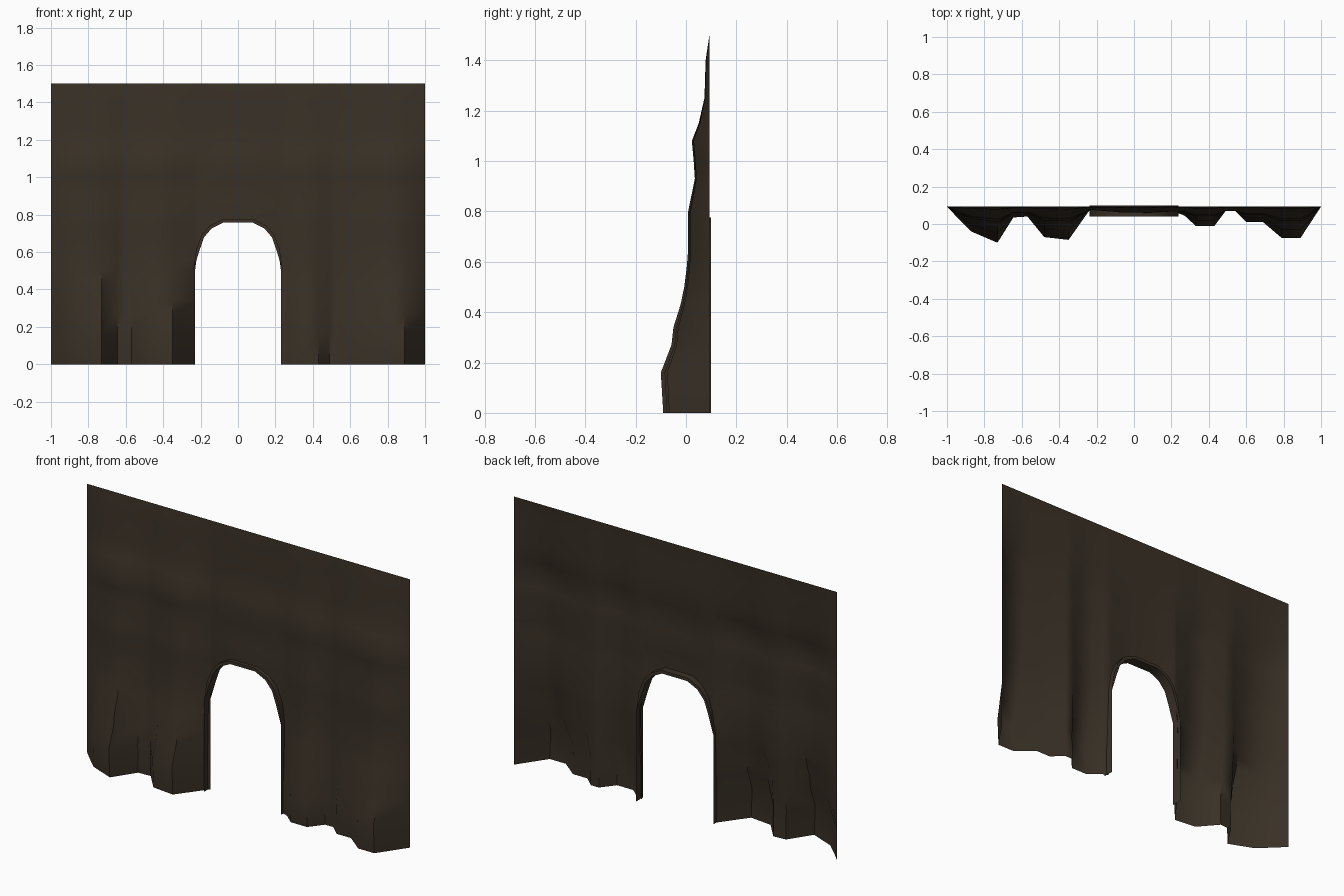
import bpy, bmesh, math

if "Cube" in bpy.data.objects:
    bpy.data.objects.remove(bpy.data.objects["Cube"])

def material(name, col):
    m = bpy.data.materials.new(name)
    m.diffuse_color = (*col, 1)
    m.use_nodes = True
    m.node_tree.nodes["Principled BSDF"].inputs["Base Color"].default_value = m.diffuse_color
    return m

def finish(name, bm, mat, angle):
    bmesh.ops.recalc_face_normals(bm, faces=bm.faces)
    me = bpy.data.meshes.new(name)
    bm.to_mesh(me)
    bm.free()
    ob = bpy.data.objects.new(name, me)
    bpy.context.collection.objects.link(ob)
    me.materials.append(mat)
    bpy.ops.object.select_all(action='DESELECT')
    ob.select_set(True)
    bpy.context.view_layer.objects.active = ob
    bpy.ops.object.shade_smooth_by_angle(angle=math.radians(angle))
    return ob

def interp(pts, v):
    for (a, fa), (b, fb) in zip(pts, pts[1:]):
        if v <= b:
            return fa + (fb - fa) * (v - a) / (b - a)
    return pts[-1][1]

rock = material("dark brown rock", (0.041, 0.030, 0.0195))
trim = material("dark brown trim", (0.043, 0.031, 0.021))

BACK = 0.093
# half arch outline, from the spring line to the crown
ARCH = [(0.23, 0.5), (0.215, 0.61), (0.188, 0.685), (0.145, 0.735), (0.08, 0.767)]
# fold outline seen from above (x, y)
FOLDS = [(-1, .093), (-.94, .03), (-.87, -.04), (-.73, -.10), (-.645, .035), (-.57, .04),
         (-.48, -.07), (-.35, -.085), (-.23, .085), (0, .02), (.23, .06), (.27, .045),
         (.33, -.01), (.43, -.01), (.49, .07), (.54, .07), (.60, .01), (.69, .01),
         (.79, -.075), (.89, -.075), (1, .093)]
# how strongly the folds stand out at each height
FADE = [(0, .95), (.16, 1), (.27, .78), (.34, .74), (.43, .60), (.53, .51), (.65, .48),
        (.8, .51), (.93, .37), (1.08, .46), (1.15, .28), (1.25, .13), (1.4, .1), (1.5, 0)]

def wall_y(x, z):
    d = BACK - interp(FOLDS, x)
    soft = 0.4 * min(max((z - 0.4) / 0.6, 0), 1)
    if abs(x) < 0.99:
        d += (0.09 - d) * soft          # folds merge towards the top
    return BACK - d * interp(FADE, z)

# rock wall: vertical columns, those over the doorway start at the arch
arch_z = {}
for ax, az in ARCH:
    arch_z[ax] = arch_z[-ax] = az
xs = sorted({p[0] for p in FOLDS if abs(p[0]) > 0.23} | set(arch_z))
LOW = [0, .16, .27, .34, .43]
HIGH = [.5, .58, .65, .73, .8, .93, 1.0, 1.08, 1.15, 1.25, 1.4, 1.5]
bm = bmesh.new()
cols = []
for x in xs:
    start = arch_z.get(x, 0.5)
    zs = [start + (1.5 - start) * (h - 0.5) for h in HIGH]
    low = LOW if abs(x) >= 0.23 else []
    lo = [bm.verts.new((x, wall_y(x, z), z)) for z in low]
    hi = [bm.verts.new((x, wall_y(x, z), z)) for z in zs]
    cols.append((lo, hi))
for (la, ha), (lb, hb) in zip(cols, cols[1:]):
    a, b = ha, hb
    # side panels reach the floor, the doorway gap does not
    if la and lb:
        a, b = la + ha, lb + hb
    for i in range(len(a) - 1):
        bm.faces.new((a[i], b[i], b[i + 1], a[i + 1]))
finish("rock_wall", bm, rock, 50)

# door frame: thin arched band
half = [(0.23, 0)] + ARCH
path = half + [(-x, z) for x, z in reversed(half)]
bm = bmesh.new()
rings = []
for x, z in path:
    def side(off):
        if z <= 0.5:
            return x + math.copysign(off, x), z
        k = 1 + off / math.hypot(x, z - 0.5)
        return x * k, 0.5 + (z - 0.5) * k
    (ox, oz), (ix, iz) = side(0.009), side(-0.009)
    rings.append([bm.verts.new(p) for p in
                  ((ix, .04, iz), (ox, .04, oz), (ox, .10, oz), (ix, .10, iz))])
for a, b in zip(rings, rings[1:]):
    for i in range(4):
        j = (i + 1) % 4
        bm.faces.new((a[i], a[j], b[j], b[i]))
bm.faces.new(rings[0])
bm.faces.new(rings[-1])
finish("door_frame", bm, trim, 35)
